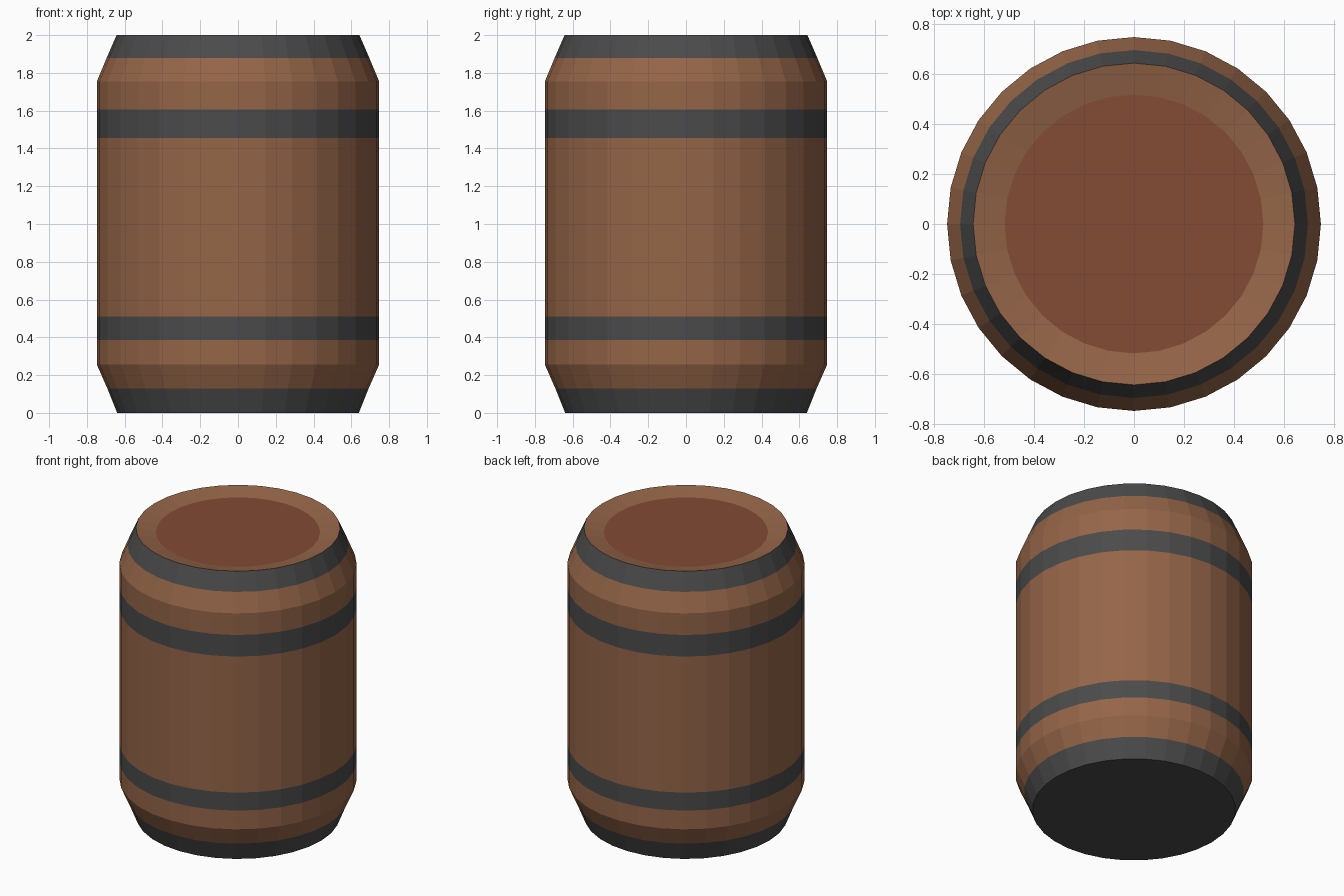
import bpy, bmesh, math

if "Cube" in bpy.data.objects:
    bpy.data.objects.remove(bpy.data.objects["Cube"])

SIDES = 32

def material(name, rgb):
    m = bpy.data.materials.new(name)
    m.diffuse_color = (*rgb, 1)
    m.use_nodes = True
    m.node_tree.nodes["Principled BSDF"].inputs["Base Color"].default_value = m.diffuse_color
    return m

wood = material("wood", (0.30, 0.13, 0.065))
iron = material("iron", (0.07, 0.07, 0.07))
lid = material("lid", (0.23, 0.07, 0.035))

# Profile going up the outside and into the recessed lid: radius, height
profile = [(0.64, 0), (0.692, 0.13), (0.747, 0.255), (0.747, 0.385),
           (0.747, 0.51), (0.747, 1.455), (0.747, 1.605), (0.747, 1.755),
           (0.695, 1.88), (0.643, 2.0), (0.517, 1.972)]
# Material slot of each strip: 0 wood, 1 iron, 2 lid
strips = [1, 0, 0, 1, 0, 1, 0, 0, 1, 0]

bm = bmesh.new()
rings = [[bm.verts.new((r * math.cos(2 * math.pi * i / SIDES),
                        r * math.sin(2 * math.pi * i / SIDES), z))
          for i in range(SIDES)] for r, z in profile]

# Staves and hoops
for lower, upper, slot in zip(rings, rings[1:], strips):
    for i in range(SIDES):
        j = (i + 1) % SIDES
        bm.faces.new((lower[i], lower[j], upper[j], upper[i])).material_index = slot

# Base and lid discs
bm.faces.new(rings[0][::-1]).material_index = 1
bm.faces.new(rings[-1]).material_index = 2

mesh = bpy.data.meshes.new("barrel")
bm.to_mesh(mesh)
bm.free()
for m in (wood, iron, lid):
    mesh.materials.append(m)
bpy.context.collection.objects.link(bpy.data.objects.new("barrel", mesh))
